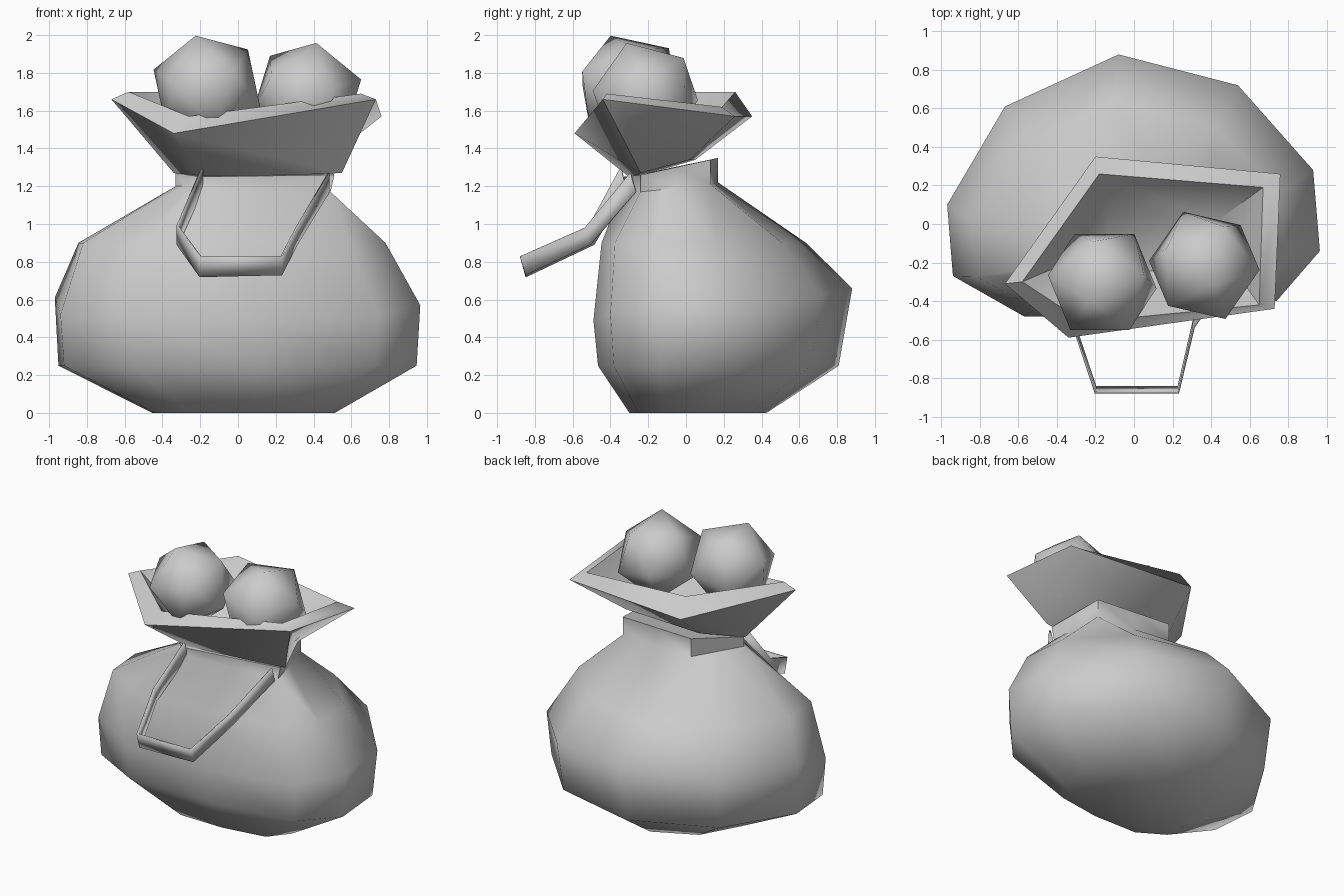
import bpy, bmesh, math
from mathutils import Vector, Matrix

if "Cube" in bpy.data.objects:
    bpy.data.objects.remove(bpy.data.objects["Cube"])


def finish(bm, name, angle=60):
    bmesh.ops.recalc_face_normals(bm, faces=bm.faces)
    mesh = bpy.data.meshes.new(name)
    bm.to_mesh(mesh)
    bm.free()
    ob = bpy.data.objects.new(name, mesh)
    bpy.context.collection.objects.link(ob)
    bpy.ops.object.select_all(action='DESELECT')
    ob.select_set(True)
    bpy.context.view_layer.objects.active = ob
    bpy.ops.object.shade_smooth_by_angle(angle=math.radians(angle))
    return ob


def loft(bm, rings):
    loops = [[bm.verts.new(p) for p in r] for r in rings]
    for a, b in zip(loops, loops[1:]):
        n = len(a)
        for i in range(n):
            bm.faces.new((a[i], a[(i + 1) % n], b[(i + 1) % n], b[i]))
    bm.faces.new(loops[0])
    bm.faces.new(loops[-1])


def split(ring):
    # five corners become ten points
    out = []
    for i, p in enumerate(ring):
        q = ring[(i + 1) % len(ring)]
        out += [Vector(p), (Vector(p) + Vector(q)) / 2]
    return out


# sack body: one measured belly ring, scaled for the other levels
belly = [(-.97, .10, .61), (-.67, .61, .62), (-.08, .88, .66), (.54, .72, .62),
         (.93, .28, .57), (.965, -.14, .57), (.74, -.40, .52), (.10, -.49, .49),
         (-.57, -.48, .50), (-.94, -.27, .52)]


def level(sx, ox, sy, oy, z):
    return [(x * sx + ox, y * sy + oy, z) for x, y, _ in belly]


neck = [(-.33, -.20, 1.20), (-.16, .17, 1.22), (.42, .13, 1.21), (.49, -.24, 1.17), (-.20, -.33, 1.20)]
collar = [(-.33, -.20, 1.27), (-.16, .17, 1.35), (.42, .13, 1.34), (.51, -.24, 1.26), (-.20, -.33, 1.25)]
bm = bmesh.new()
loft(bm, [level(.5, .03, .53, -.04, 0), level(.98, 0, .93, -.01, .25), belly,
          level(.84, -.03, .79, -.06, .90), split(neck), split(collar)])
finish(bm, "sack_body")

# flared mouth with folded lip and hollow inside
throat = [(-.34, -.20, 1.27), (-.15, .05, 1.34), (.47, .02, 1.34), (.55, -.24, 1.27), (-.19, -.29, 1.24)]
rim = [(-.67, -.31, 1.66), (-.20, .35, 1.57), (.76, .26, 1.57), (.73, -.44, 1.66), (-.34, -.59, 1.48)]
lip = [(-.58, -.30, 1.70), (-.18, .26, 1.70), (.67, .19, 1.62), (.65, -.42, 1.69), (-.26, -.51, 1.57)]
inside = [(x * .9 + .01, y * .9, z + .08) for x, y, z in throat]
bm = bmesh.new()
loft(bm, [throat, rim, lip, inside])
finish(bm, "sack_mouth")

# faceted round contents
for name, centre, top, spin in (("left_ball", (-.165, -.30, 1.72), (-.06, -.10, .28), 20),
                                ("right_ball", (.365, -.215, 1.68), (.05, -.10, .28), 75)):
    bm = bmesh.new()
    bmesh.ops.create_icosphere(bm, subdivisions=1, radius=.3)
    turn = Vector((0, 0, 1)).rotation_difference(Vector(top)).to_matrix().to_4x4()
    bm.transform(Matrix.Translation(centre) @ turn @ Matrix.Rotation(math.radians(spin), 4, 'Z'))
    finish(bm, name)

# hanging tie: flat ribbon, each point has a top and bottom height
path = [(-.19, -.33, 1.30, 1.18), (-.32, -.50, .99, .89), (-.20, -.86, .83, .72),
        (.23, -.86, .83, .73), (.31, -.52, .98, .89), (.48, -.28, 1.27, 1.17)]
bm = bmesh.new()
pairs = [(bm.verts.new((x, y - .015, t)), bm.verts.new((x, y + .015, b))) for x, y, t, b in path]
for a, b in zip(pairs, pairs[1:]):
    bm.faces.new((a[0], b[0], b[1], a[1]))
tie = finish(bm, "tie_ribbon", 30)
mod = tie.modifiers.new("thickness", 'SOLIDIFY')
mod.thickness = .012
mod.offset = 0
